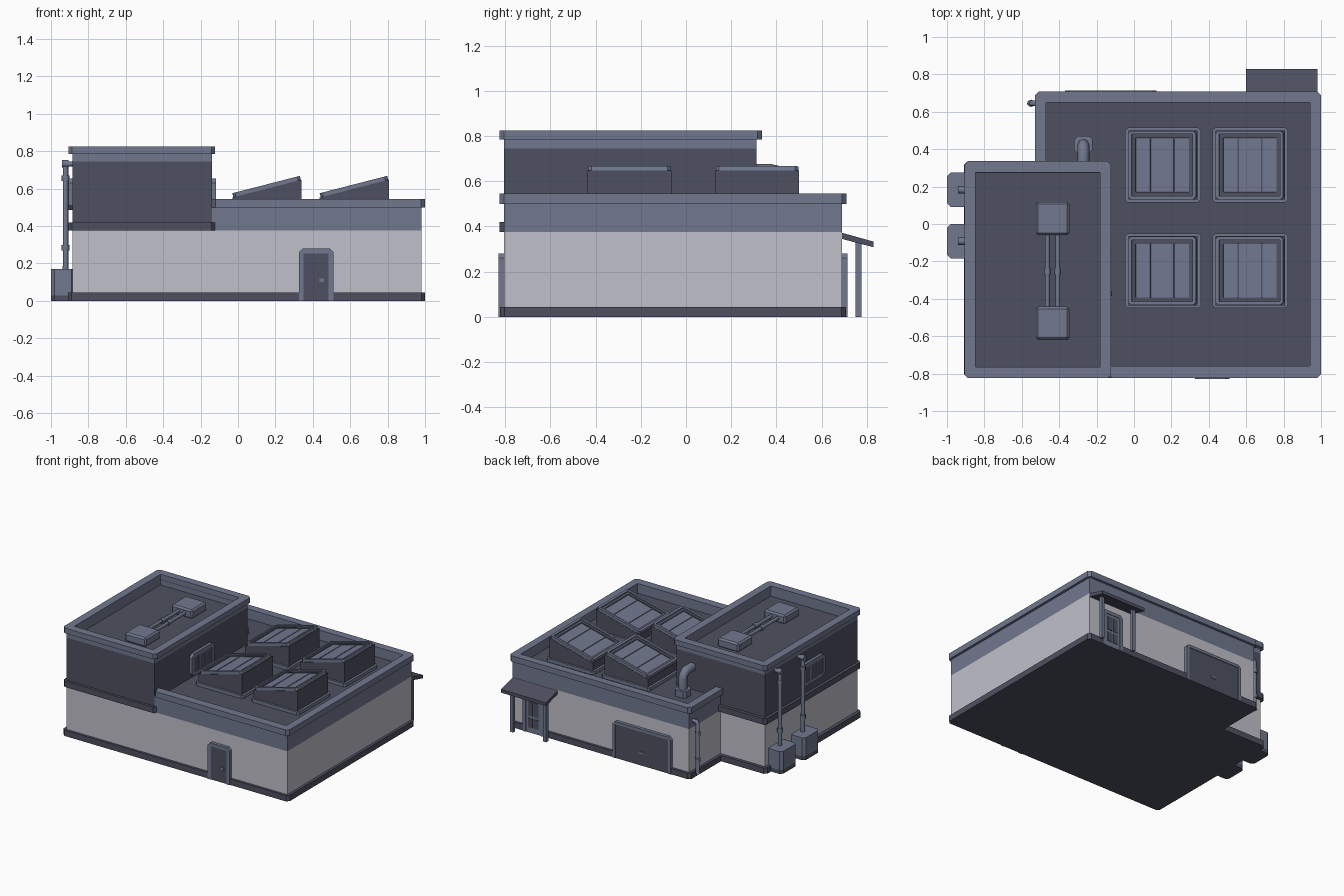
import bpy, bmesh, math
from mathutils import Matrix

if "Cube" in bpy.data.objects:
    bpy.data.objects.remove(bpy.data.objects["Cube"])


def material(name, rgb):
    m = bpy.data.materials.new(name)
    m.diffuse_color = (*rgb, 1)
    m.use_nodes = True
    m.node_tree.nodes["Principled BSDF"].inputs["Base Color"].default_value = m.diffuse_color
    return m


LIGHT = material("pale grey wall", (0.53, 0.53, 0.59))
DARK = material("dark slate", (0.076, 0.081, 0.118))
SLATE = material("blue slate", (0.165, 0.19, 0.275))

# Orientation of profiles: front wall, back wall, side wall
XZ = Matrix.Rotation(math.pi / 2, 4, 'X')                    # (x,y,z) -> (x,-z,y)
BACK = Matrix.Rotation(math.pi, 4, 'Z') @ XZ                 # (x,y,z) -> (-x,z,y)
YZ = Matrix(((0, 0, 1, 0), (1, 0, 0, 0), (0, 1, 0, 0), (0, 0, 0, 1)))


def rect(x0, x1, y0, y1):
    return [(x0, y0), (x1, y0), (x1, y1), (x0, y1)]


def prism(name, pts, z0, z1, mat, chamfer=0, corners=None, frame=0, M=None, soft=0):
    """Extruded outline; optional chamfered corners, open frame or softened edges."""
    bm = bmesh.new()
    lo = [bm.verts.new((x, y, z0)) for x, y in pts]
    hi = [bm.verts.new((x, y, z1)) for x, y in pts]
    caps = [bm.faces.new(lo), bm.faces.new(hi)]
    n = len(pts)
    for i in range(n):
        j = (i + 1) % n
        bm.faces.new((lo[i], lo[j], hi[j], hi[i]))
    bmesh.ops.recalc_face_normals(bm, faces=bm.faces[:])
    if frame:
        bmesh.ops.inset_individual(bm, faces=caps, thickness=frame, use_even_offset=True)
        loops = [e for f in caps for e in f.edges]
        bmesh.ops.delete(bm, geom=caps, context='FACES_ONLY')
        bmesh.ops.bridge_loops(bm, edges=loops)
    if chamfer:
        ids = range(n) if corners is None else corners
        edges = [bm.edges.get((lo[i], hi[i])) for i in ids]
        bmesh.ops.bevel(bm, geom=edges, offset=chamfer, segments=1, affect='EDGES')
    if soft:
        bmesh.ops.bevel(bm, geom=bm.edges[:], offset=soft, segments=1, affect='EDGES')
    if M is not None:
        bm.transform(M)
    bmesh.ops.recalc_face_normals(bm, faces=bm.faces[:])
    me = bpy.data.meshes.new(name)
    bm.to_mesh(me)
    bm.free()
    me.materials.append(mat)
    ob = bpy.data.objects.new(name, me)
    bpy.context.collection.objects.link(ob)
    return ob


def pipe(name, path, r, mat=SLATE):
    cu = bpy.data.curves.new(name, 'CURVE')
    cu.dimensions = '3D'
    cu.bevel_depth = r
    cu.bevel_resolution = 2
    cu.use_fill_caps = True
    sp = cu.splines.new('POLY')
    sp.points.add(len(path) - 1)
    for p, co in zip(sp.points, path):
        p.co = (*co, 1)
    tmp = bpy.data.objects.new(name + "_path", cu)
    bpy.context.collection.objects.link(tmp)
    me = bpy.data.meshes.new_from_object(tmp.evaluated_get(bpy.context.evaluated_depsgraph_get()))
    bpy.data.objects.remove(tmp)
    me.materials.clear()
    me.materials.append(mat)
    ob = bpy.data.objects.new(name, me)
    bpy.context.collection.objects.link(ob)


# Plinth and pale ground-floor walls (L-shaped plan)
def ell(x0, x1, y0, y1, xm, ym):
    return [(x0, y0), (x1, y0), (x1, y1), (xm, y1), (xm, ym), (x0, ym)]


prism("plinth", ell(-.91, 1, -.823, .708, -.53, .335), 0, .045, DARK, .02, (0, 1, 2, 3, 5))
prism("lower_walls", ell(-.885, .98, -.805, .69, -.51, .312), .04, .375, LIGHT)


# Main roof: upper band, parapet cap and roof deck
def cee(o):
    return [(-.14 + o, -.805 - o), (.98 + o, -.805 - o), (.98 + o, .69 + o), (-.51 - o, .69 + o),
            (-.51 - o, .30), (-.47, .30), (-.47, .65), (.94, .65), (.94, -.76), (-.14, -.76)]


prism("main_band", cee(0), .375, .5, SLATE)
prism("main_parapet", cee(.019), .5, .545, SLATE, .02, (1, 2, 3))
prism("main_roof", rect(-.49, .96, -.78, .67), .4, .47, DARK)

# Tower block
wall, over = (-.885, -.14, -.805, .312), (-.907, -.122, -.824, .336)
prism("tower_walls", rect(*wall), .375, .745, DARK)
prism("tower_ledge", rect(*over), .375, .42, DARK, .02)
prism("tower_band", rect(*wall), .745, .785, SLATE, frame=.038)
prism("tower_parapet", rect(*over), .785, .825, SLATE, .02, frame=.06)

# Tower side windows
for side, z in (("right", -.14), ("left", -.907)):
    prism(side + "_window_frame", rect(-.385, -.115, .485, .655), z, z + .022, SLATE, .025, frame=.03, M=YZ)
    prism(side + "_window_glass", rect(-.36, -.14, .51, .63), z + .004, z + .018, DARK, M=YZ)
    for k, y in enumerate((-.29, -.21)):
        prism(f"{side}_window_bar_{k}", rect(y - .007, y + .007, .51, .63), z + .001, z + .021, SLATE, M=YZ)


# Doors: surround, leaf and handle
def door(name, x0, x1, h, wall_y, M, leaf, t=.026):
    d = wall_y
    surround = [(x0, 0), (x0 + t, 0), (x0 + t, h - t), (x1 - t, h - t), (x1 - t, 0), (x1, 0), (x1, h), (x0, h)]
    prism(name + "_surround", surround, d, d + .024, SLATE, .02, (6, 7), M=M)
    prism(name + "_leaf", rect(x0 + t, x1 - t, 0, h - t), d, d + .0195, leaf, M=M)


door("front_door", .325, .51, .28, .805, XZ, DARK)
prism("front_door_handle", rect(.435, .46, .1, .12), .82, .829, SLATE, M=XZ)
door("back_door", -.88, -.70, .28, .69, BACK, SLATE)
for x in (-.835, -.785):
    for z0, z1 in ((.04, .11), (.13, .235)):
        prism("back_door_pane", rect(x, x + .038, z0, z1), .705, .713, DARK, M=BACK)
door("garage_door", -.12, .37, .28, .69, BACK, DARK, .022)
prism("garage_handle", rect(.1, .14, .09, .105), .705, .715, SLATE, M=BACK)

# Porch over the back door
prism("porch_roof", [(.69, .345), (.83, .308), (.83, .333), (.69, .372)], .60, .98, DARK, M=YZ)
for x in (.65, .93):
    prism("porch_post", rect(x - .013, x + .013, .75, .776), 0, .335, SLATE)

# Sloped skylights
for x in (-.03, .437):
    for y in (-.435, .13):
        prism("skylight_flange", rect(x - .018, x + .387, y - .015, y + .385), .46, .495, SLATE, .015)
        prism("skylight_body", [(x, .47), (x + .37, .47), (x + .37, .648), (x, .553)],
              -(y + .37), -y, DARK, M=XZ)
        M = Matrix.Translation((x, y, .553)) @ Matrix.Rotation(-math.atan2(.095, .37), 4, 'Y')
        prism("skylight_rim", rect(.005, .378, .002, .368), 0, .022, SLATE, .015, frame=.018, M=M)
        prism("skylight_inner_rim", rect(.022, .36, .019, .351), 0, .014, DARK, frame=.022, M=M)
        prism("skylight_backing", rect(.03, .35, .03, .34), 0, .004, DARK, M=M)
        for a, b in ((.045, .122), (.13, .252), (.26, .337)):
            prism("skylight_glass", rect(a, b, .043, .327), .002, .009, SLATE, M=M)

# Tower roof units joined by two pipes
for k, y in enumerate((-.62, -.06)):
    prism(f"roof_unit_{k}", rect(-.525, -.345, y, y + .178), .74, .81, SLATE, soft=.012)
for x in (-.463, -.408):
    pipe("roof_pipe", [(x, -.46, .777), (x, -.04, .777)], .013)
    pipe("roof_pipe_collar", [(x, -.27, .777), (x, -.235, .777)], .018)

# Bent vent duct behind the tower
prism("duct_base", rect(-.32, -.222, .378, .47), .46, .52, SLATE, .018)
pipe("vent_duct", [(-.271, .424, .5), (-.271, .424, .595), (-.271, .415, .622),
                   (-.271, .395, .64), (-.271, .37, .645), (-.271, .30, .645)], .032)

# Left side tanks with riser pipes
for y in (-.0925, .1825):
    prism("tank_base", rect(-1, -.87, y - .092, y + .092), 0, .03, DARK, .02)
    prism("tank", rect(-1, -.87, y - .092, y + .092), .03, .17, SLATE, .02)
    pipe("riser_pipe", [(-.922, y, .15), (-.922, y, .715), (-.915, y, .731), (-.87, y, .733)], .015)
    for z in (.27, .64):
        pipe("riser_collar", [(-.922, y, z), (-.922, y, z + .03)], .021)
    pipe("riser_top_collar", [(-.94, y, .733), (-.905, y, .733)], .02)

# Downpipe at the back left corner
pipe("downpipe", [(-.5, .645, .425), (-.54, .645, .425), (-.55, .645, .41), (-.55, .645, .04),
                  (-.56, .645, .025)], .014)
for z in (.12, .32):
    pipe("downpipe_collar", [(-.55, .645, z), (-.55, .645, z + .03)], .02)
